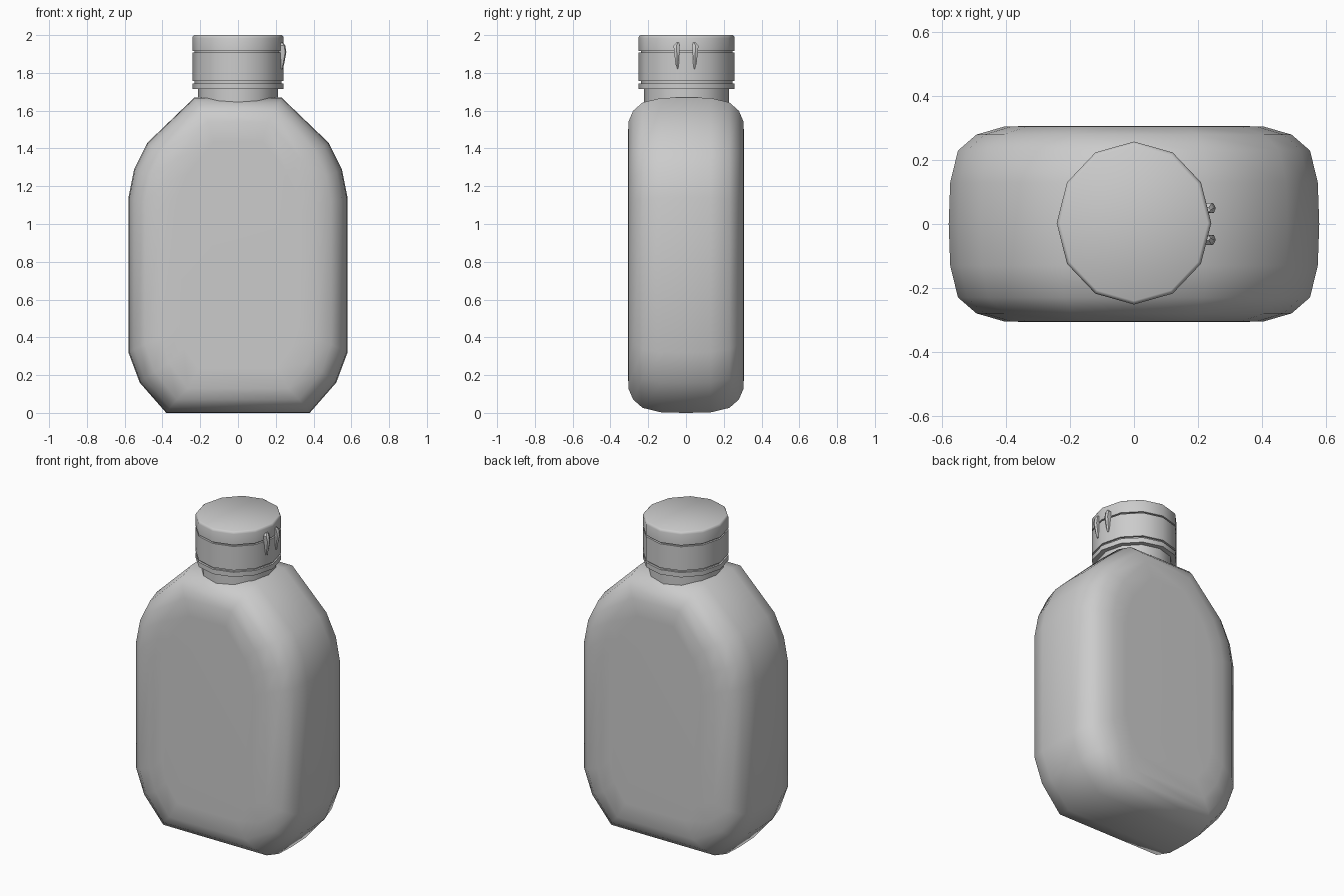
import bpy, bmesh, math

cube = bpy.data.objects.get("Cube")
if cube:
    bpy.data.objects.remove(cube, do_unlink=True)

grey = bpy.data.materials.new("plain grey plastic")
grey.use_nodes = True
colour = (0.6, 0.6, 0.6, 1)
grey.diffuse_color = colour
grey.node_tree.nodes["Principled BSDF"].inputs["Base Color"].default_value = colour


def loft(name, rings, angle):
    """Skin a list of equal-length point rings and cap both ends."""
    bm = bmesh.new()
    loops = [[bm.verts.new(p) for p in ring] for ring in rings]
    count = len(loops[0])
    for a, b in zip(loops, loops[1:]):
        for i in range(count):
            j = (i + 1) % count
            bm.faces.new((a[i], a[j], b[j], b[i]))
    bm.faces.new(loops[0][::-1])
    bm.faces.new(loops[-1])
    bmesh.ops.recalc_face_normals(bm, faces=bm.faces)
    mesh = bpy.data.meshes.new(name)
    bm.to_mesh(mesh)
    bm.free()
    obj = bpy.data.objects.new(name, mesh)
    bpy.context.collection.objects.link(obj)
    mesh.materials.append(grey)
    bpy.ops.object.select_all(action='DESELECT')
    obj.select_set(True)
    bpy.context.view_layer.objects.active = obj
    bpy.ops.object.shade_smooth_by_angle(angle=math.radians(angle))
    return obj


def lathe(name, profile, sides=12):
    """Turn a (scale, z) profile around the slightly oval cap axis."""
    turns = [2 * math.pi * i / sides for i in range(sides)]
    return loft(name, [[(0.242 * s * math.cos(t), 0.003 + 0.255 * s * math.sin(t), z)
                        for t in turns] for s, z in profile], 40)


# Body: mirrored front outline, shrunk towards the front and back panels
half = [(0.38, 0), (0.52, 0.16), (0.58, 0.32), (0.58, 1.14),
        (0.55, 1.29), (0.48, 1.43), (0.23, 1.67)]
outline = half + [(-x, z) for x, z in reversed(half)]
# depth, width scale, height scale
steps = [(0.307, 0.55, 0.72), (0.305, 0.70, 0.845), (0.28, 0.85, 0.915),
         (0.23, 0.95, 0.968), (0.13, 0.992, 0.997)]
sections = [(-d, w, h) for d, w, h in steps] + [(0, 1, 1)] + steps[::-1]
mid = 0.835
loft("bottle_body", [[(x * w, d, mid + (z - mid) * h) for x, z in outline]
                     for d, w, h in sections], 60)

# Neck and cap
lathe("neck", [(0.88, 1.60), (0.88, 1.76)])
lathe("tamper_ring", [(0.9, 1.715), (1, 1.715), (1, 1.745), (0.9, 1.745)])
lathe("cap_groove", [(0.95, 1.735), (0.95, 1.93)])
lathe("cap_base", [(0.9, 1.757), (1, 1.757), (1, 1.908), (0.9, 1.908)])
lathe("cap_lid", [(0.9, 1.917), (1, 1.917), (1, 1.985), (0.985, 1.995), (0.955, 2.0)])

# Hinge: a pair of tapering straps on the left side of the cap
for side, label in ((-1, "front"), (1, "back")):
    rings = []
    for z, y, width, out in ((1.82, 0.046, 0.004, 0.238), (1.85, 0.047, 0.009, 0.245),
                             (1.91, 0.049, 0.014, 0.256), (1.945, 0.05, 0.016, 0.25),
                             (1.96, 0.044, 0.007, 0.24)):
        rings.append([(0.215, side * (y - width), z), (0.215, side * (y + width), z),
                      (out - 0.006, side * (y + width), z), (out, side * y, z),
                      (out - 0.006, side * (y - width), z)])
    loft("hinge_strap_" + label, rings, 40)
